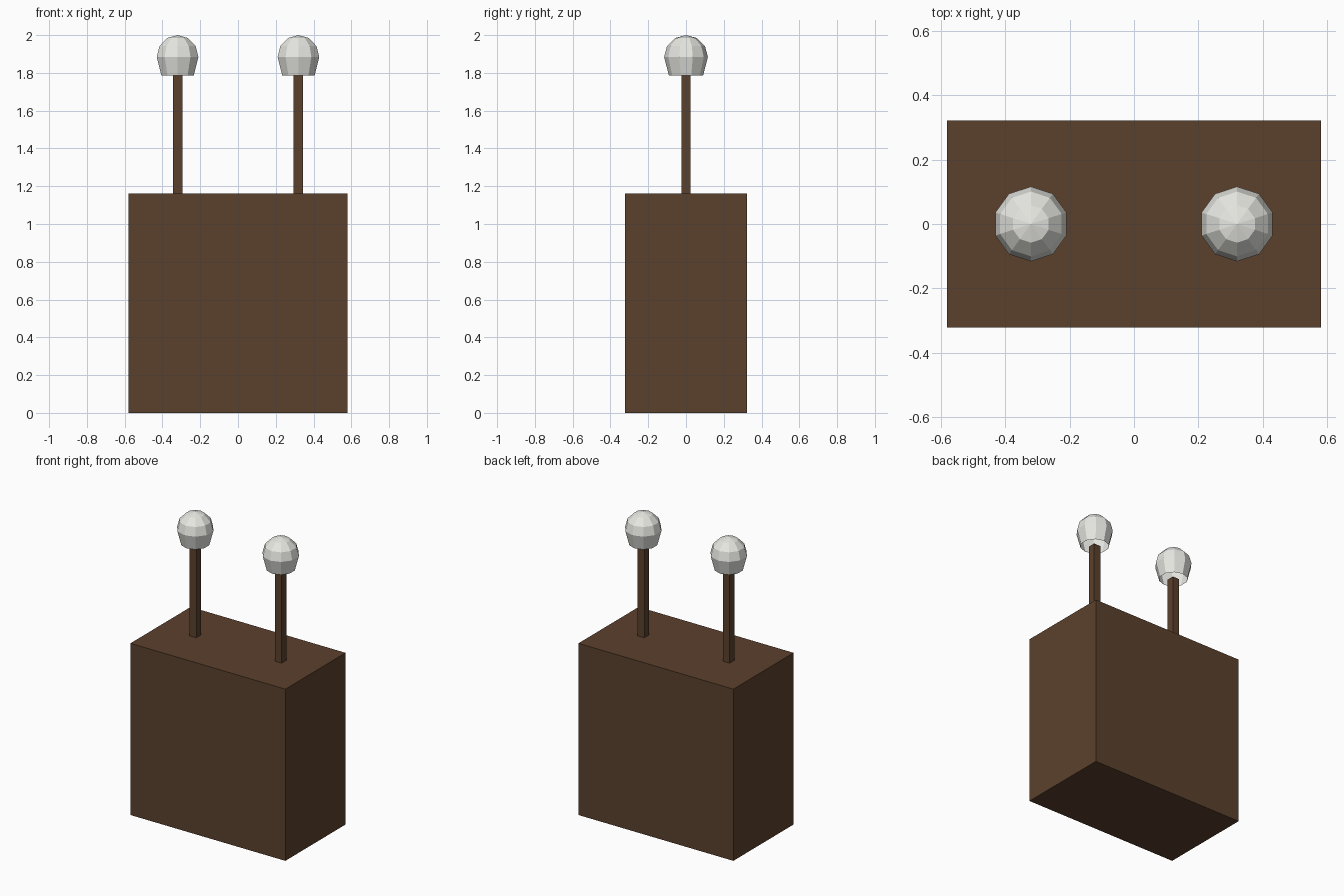
import bpy
import bmesh
from math import sin, cos, radians, tau

default = bpy.data.objects.get("Cube")
if default:
    bpy.data.objects.remove(default, do_unlink=True)


def make_material(name, color):
    mat = bpy.data.materials.new(name)
    mat.use_nodes = True
    mat.diffuse_color = (*color, 1)
    mat.node_tree.nodes["Principled BSDF"].inputs["Base Color"].default_value = (*color, 1)
    return mat


def add_object(name, bm, mat):
    bmesh.ops.recalc_face_normals(bm, faces=bm.faces)
    mesh = bpy.data.meshes.new(name)
    bm.to_mesh(mesh)
    bm.free()
    mesh.materials.append(mat)
    obj = bpy.data.objects.new(name, mesh)
    bpy.context.collection.objects.link(obj)
    return obj


def add_box(name, x, width, depth, bottom, top, mat):
    bm = bmesh.new()
    bmesh.ops.create_cube(bm, size=1)
    bmesh.ops.scale(bm, vec=(width, depth, top - bottom), verts=bm.verts)
    bmesh.ops.translate(bm, vec=(x, 0, (bottom + top) / 2), verts=bm.verts)
    return add_object(name, bm, mat)


def add_knob(name, x, mat, sides=10, radius=0.116, top=2.0):
    """Faceted half dome over a tapered skirt that is open underneath."""
    equator = top - radius
    profile = [(0.09, 1.785)]
    profile += [(radius * cos(radians(a)), equator + radius * sin(radians(a)))
                for a in (0, 30, 60)]
    bm = bmesh.new()
    rings = [[bm.verts.new((x + r * sin(tau * i / sides), r * cos(tau * i / sides), z))
              for i in range(sides)] for r, z in profile]
    tip = bm.verts.new((x, 0, top))
    for i in range(sides):
        j = (i + 1) % sides
        for low, high in zip(rings, rings[1:]):
            bm.faces.new((low[j], low[i], high[i], high[j]))
        bm.faces.new((rings[-1][j], rings[-1][i], tip))
    return add_object(name, bm, mat)


brown = make_material("dark brown", (0.105, 0.052, 0.026))
white = make_material("off white", (0.80, 0.80, 0.76))

# Main block
add_box("body", 0, 1.16, 0.644, 0, 1.162, brown)

# Two thin square stalks, each with a knob
for side, x in (("left", 0.32), ("right", -0.32)):
    add_box(side + "_stalk", x, 0.05, 0.05, 1.162, 1.785, brown)
    add_knob(side + "_knob", x, white)
